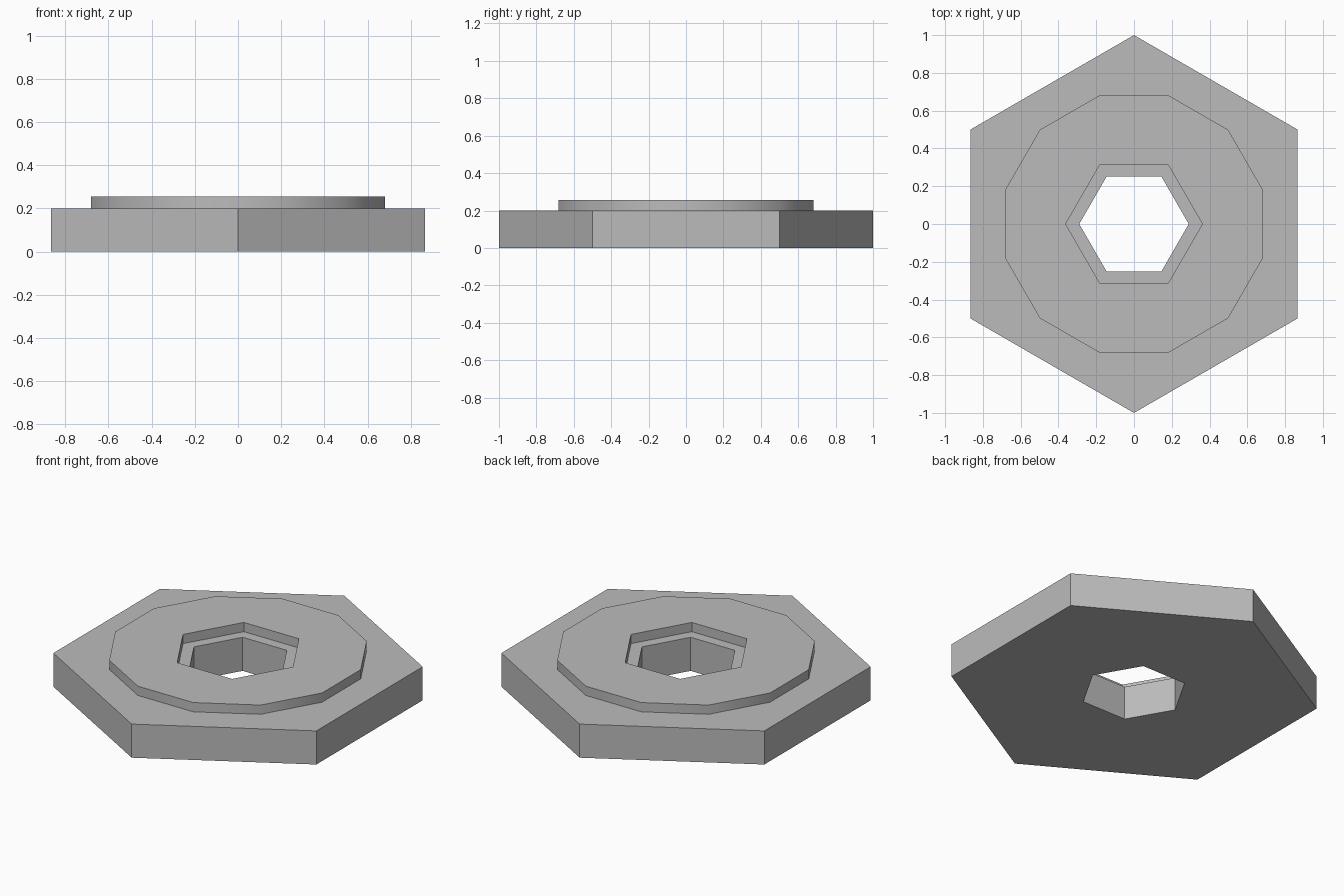
import bpy
import bmesh
from math import cos, sin, radians

cube = bpy.data.objects.get("Cube")
if cube:
    bpy.data.objects.remove(cube, do_unlink=True)

GREY = (0.5, 0.5, 0.5, 1.0)
grey = bpy.data.materials.new("plain grey")
grey.use_nodes = True
grey.diffuse_color = GREY
grey.node_tree.nodes["Principled BSDF"].inputs["Base Color"].default_value = GREY


def outline(bm, sides, radius, turn, z):
    """Closed polygon of edges, first corner turned from +x."""
    angles = [radians(turn + 360 * i / sides) for i in range(sides)]
    verts = [bm.verts.new((radius * cos(a), radius * sin(a), z)) for a in angles]
    return [bm.edges.new((verts[i - 1], verts[i])) for i in range(sides)]


def pierced_plate(name, sides, radius, turn, hole_radius, bottom, top):
    """Polygonal plate with a hexagonal hole through it."""
    bm = bmesh.new()
    edges = outline(bm, sides, radius, turn, bottom)
    edges += outline(bm, 6, hole_radius, 0, bottom)
    bmesh.ops.triangle_fill(bm, edges=edges, use_beauty=True, normal=(0, 0, 1))
    raised = bmesh.ops.extrude_face_region(bm, geom=bm.faces[:])["geom"]
    verts = [g for g in raised if isinstance(g, bmesh.types.BMVert)]
    bmesh.ops.translate(bm, verts=verts, vec=(0, 0, top - bottom))
    bmesh.ops.recalc_face_normals(bm, faces=bm.faces[:])
    mesh = bpy.data.meshes.new(name)
    bm.to_mesh(mesh)
    bm.free()
    mesh.materials.append(grey)
    obj = bpy.data.objects.new(name, mesh)
    bpy.context.collection.objects.link(obj)
    return obj


# Hexagonal base with a corner to the front and back
pierced_plate("hex_base", 6, 1.0, 30, 0.29, 0.0, 0.2)

# Raised twelve-sided collar, its wider hole leaving a ledge on the base
collar = pierced_plate("raised_collar", 12, 0.705, 15, 0.362, 0.2, 0.255)
bpy.ops.object.select_all(action="DESELECT")
collar.select_set(True)
bpy.context.view_layer.objects.active = collar
bpy.ops.object.shade_smooth_by_angle(angle=radians(35))
